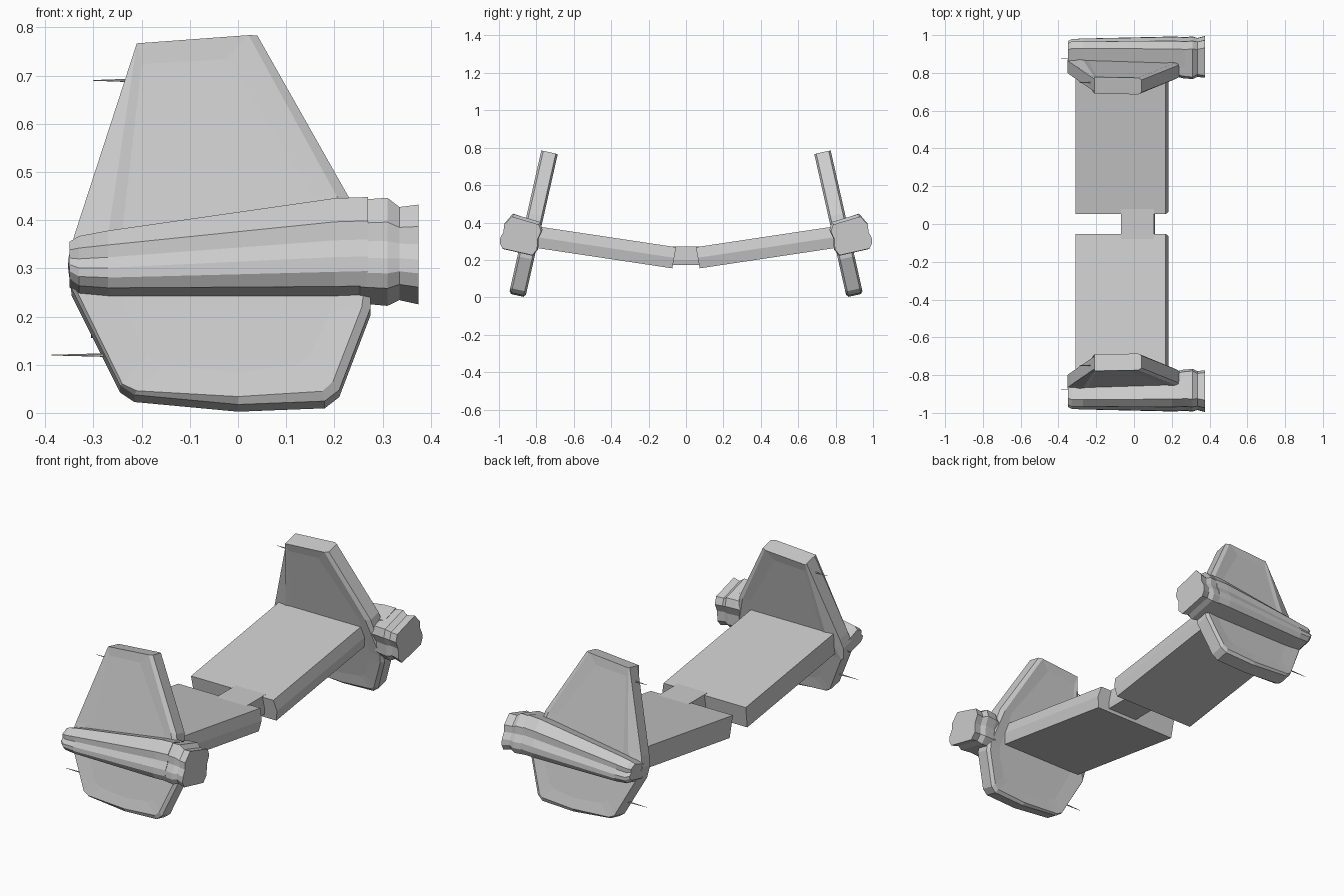
import bpy, bmesh, math
from mathutils import Vector

if "Cube" in bpy.data.objects:
    bpy.data.objects.remove(bpy.data.objects["Cube"])

grey = bpy.data.materials.new("hull grey")
grey.diffuse_color = (0.6, 0.6, 0.6, 1)
grey.use_nodes = True
grey.node_tree.nodes["Principled BSDF"].inputs["Base Color"].default_value = grey.diffuse_color
TILT = 0.222


def loft(name, rings):
    """Skin a list of equal-length rings and cap both ends."""
    bm = bmesh.new()
    vs = [[bm.verts.new(p) for p in r] for r in rings]
    n = len(vs[0])
    for a, b in zip(vs, vs[1:]):
        for i in range(n):
            j = (i + 1) % n
            bm.faces.new((a[i], a[j], b[j], b[i]))
    bm.faces.new(vs[0])
    bm.faces.new(vs[-1])
    bmesh.ops.recalc_face_normals(bm, faces=bm.faces)
    me = bpy.data.meshes.new(name)
    bm.to_mesh(me)
    bm.free()
    ob = bpy.data.objects.new(name, me)
    bpy.context.collection.objects.link(ob)
    me.materials.append(grey)
    return ob


def place(x, u, v, s):
    """Tilted fin frame: u outwards, v up along the fin, s = side."""
    c, k = math.cos(TILT), math.sin(TILT)
    return Vector((x, s * (0.837 + u * c - v * k), 0.3 + u * k + v * c))


def height(z):
    return (z - 0.3) / math.cos(TILT)


# fin outlines (x, z): full edge and the narrower chamfered outer / inner faces
full = [(-.21, .757), (.04, .776), (.23, .44), (.275, .25), (.275, .21), (.21, .04), (.18, .017),
        (0, .010), (-.215, .03), (-.245, .05), (-.345, .25), (-.353, .31), (-.34, .36)]
outer = [(-.21, .757), (.022, .774), (.205, .44), (.262, .25), (.257, .21), (.197, .055), (.175, .035),
         (0, .024), (-.21, .036), (-.24, .05), (-.338, .25), (-.31, .31), (-.268, .37)]
panel = [(-.2, .715), (-.025, .725), (.16, .44), (.2, .25), (.19, .2), (.15, .11), (.12, .09),
         (0, .075), (-.15, .09), (-.19, .11), (-.25, .25), (-.25, .31), (-.24, .37)]

# pod cross-sections: x, inner u, outer u, bottom v, top v
body = [(-.35, 0, .125, -.045, .035), (-.33, 0, .135, -.063, .045), (-.27, 0, .137, -.068, .056),
        (.20, 0, .15, -.068, .122), (.27, 0, .148, -.066, .125)]
nozzle = [(.20, -.035, .12, -.05, .10), (.255, -.05, .145, -.068, .12), (.31, -.055, .15, -.072, .123),
          (.335, -.045, .143, -.062, .105), (.375, -.05, .152, -.07, .108)]


def pod_ring(x, a, b, lo, hi, s):
    h, m = hi - lo, .02
    pts = [(a, lo + .2 * h), (a + m, lo), (b - m, lo), (b, lo + .14 * h), (b + .004, lo + .3 * h),
           (b - .006, lo + .5 * h), (b, lo + .7 * h), (b - .03, hi), (a + m, hi - .01),
           (a, lo + .75 * h), (a + .01, lo + .5 * h)]
    return [place(x, u, v, s) for u, v in pts]


for s, side in ((-1, "front"), (1, "rear")):
    # tilted fin with shallow raised-border panels
    layers = [(-.041, panel), (-.045, outer), (-.034, full), (.034, full), (.045, outer), (.041, panel)]
    loft(side + "_fin", [[place(x, u, height(z), s) for x, z in o] for u, o in layers])

    # engine pod and its ribbed nozzle block
    loft(side + "_pod", [pod_ring(*b, s) for b in body])
    loft(side + "_nozzle", [pod_ring(*b, s) for b in nozzle])

    # needle guns
    for x0, x1, z in ((-.30, -.19, .69), (-.387, -.24, .12)):
        rings = []
        for x, r in ((x0, .0008), (x1, .005)):
            rings.append([place(x, r * math.cos(i * math.tau / 6), height(z) + r * math.sin(i * math.tau / 6), s)
                          for i in range(6)])
        loft(side + "_gun", rings)

    # wing slab, rising outwards, with a folded edge on +x
    def wing_ring(yt, zt, yb, zb):
        mid = ((yt + yb) / 2, (zt + zb) / 2)
        return [(-.31, s * yt, zt), (.168, s * yt, zt), (.182, s * mid[0], mid[1]),
                (.172, s * yb, zb), (-.305, s * yb, zb)]
    loft(side + "_wing", [wing_ring(.053, .268, .073, .155), wing_ring(.80, .38, .82, .267)])

# centre joint between the wings
loft("centre_joint", [[(x, y, z) for x, z in ((-.07, .172), (.105, .172), (.11, .20), (.105, .272), (-.07, .272))]
                      for y in (-.10, .10)])
